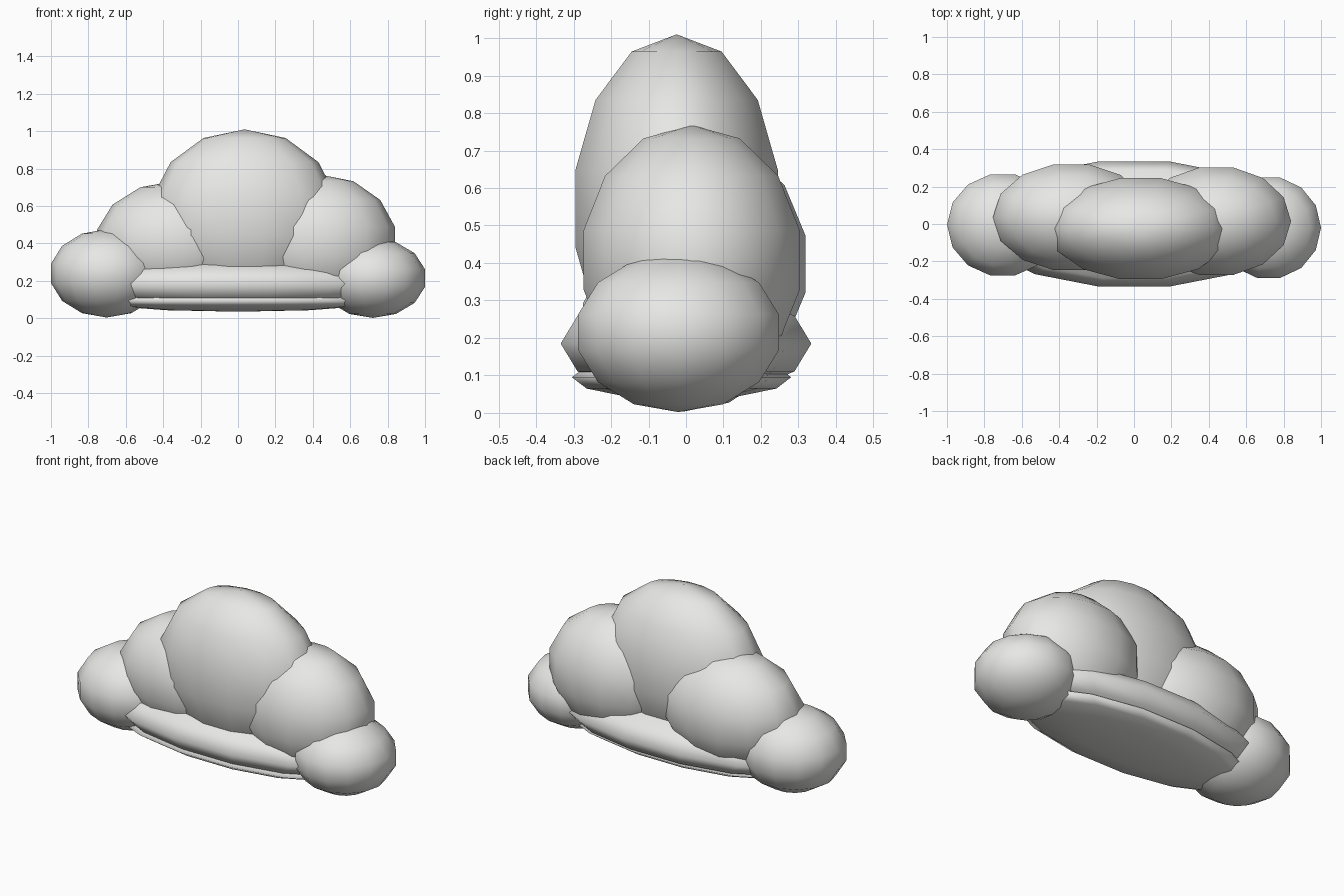
import bpy
import bmesh
from math import atan2
from mathutils import Matrix, Vector

default_cube = bpy.data.objects.get("Cube")
if default_cube:
    bpy.data.objects.remove(default_cube, do_unlink=True)

# One pale material for the whole cloud
white = bpy.data.materials.new("cloud_white")
white.use_nodes = True
colour = (0.8, 0.8, 0.79, 1)
white.diffuse_color = colour
white.node_tree.nodes["Principled BSDF"].inputs["Base Color"].default_value = colour


def add_puff(name, centre, radii, rings):
    """Smooth ellipsoid whose outermost edge loops point along x."""
    bm = bmesh.new()
    bmesh.ops.create_uvsphere(bm, u_segments=14, v_segments=rings, radius=1)
    side = next(v.co for v in bm.verts if v.co.xy.length > 0.1)
    turn = Matrix.Rotation(-atan2(side.y, side.x), 4, "Z")
    place = Matrix.Translation(Vector(centre)) @ Matrix.Diagonal((*radii, 1))
    bm.transform(place @ turn)
    for face in bm.faces:
        face.smooth = True
    mesh = bpy.data.meshes.new(name)
    bm.to_mesh(mesh)
    bm.free()
    mesh.materials.append(white)
    puff = bpy.data.objects.new(name, mesh)
    bpy.context.collection.objects.link(puff)
    return puff


# Rounded puffs along the top of the cloud
add_puff("centre_puff", (0.035, -0.025, 0.545), (0.505, 0.284, 0.465), 7)
add_puff("right_middle_puff", (-0.335, 0.036, 0.397), (0.43, 0.298, 0.337), 7)
add_puff("left_middle_puff", (0.44, 0.015, 0.408), (0.41, 0.303, 0.36), 7)
add_puff("right_end_puff", (-0.702, -0.005, 0.24), (0.305, 0.284, 0.236), 7)
add_puff("left_end_puff", (0.72, -0.02, 0.215), (0.287, 0.282, 0.213), 7)

# Flattened layers underneath
add_puff("base_layer", (0, 0, 0.185), (0.85, 0.343, 0.148), 6)
add_puff("bottom_layer", (0, -0.012, 0.095), (0.77, 0.3, 0.06), 6)
